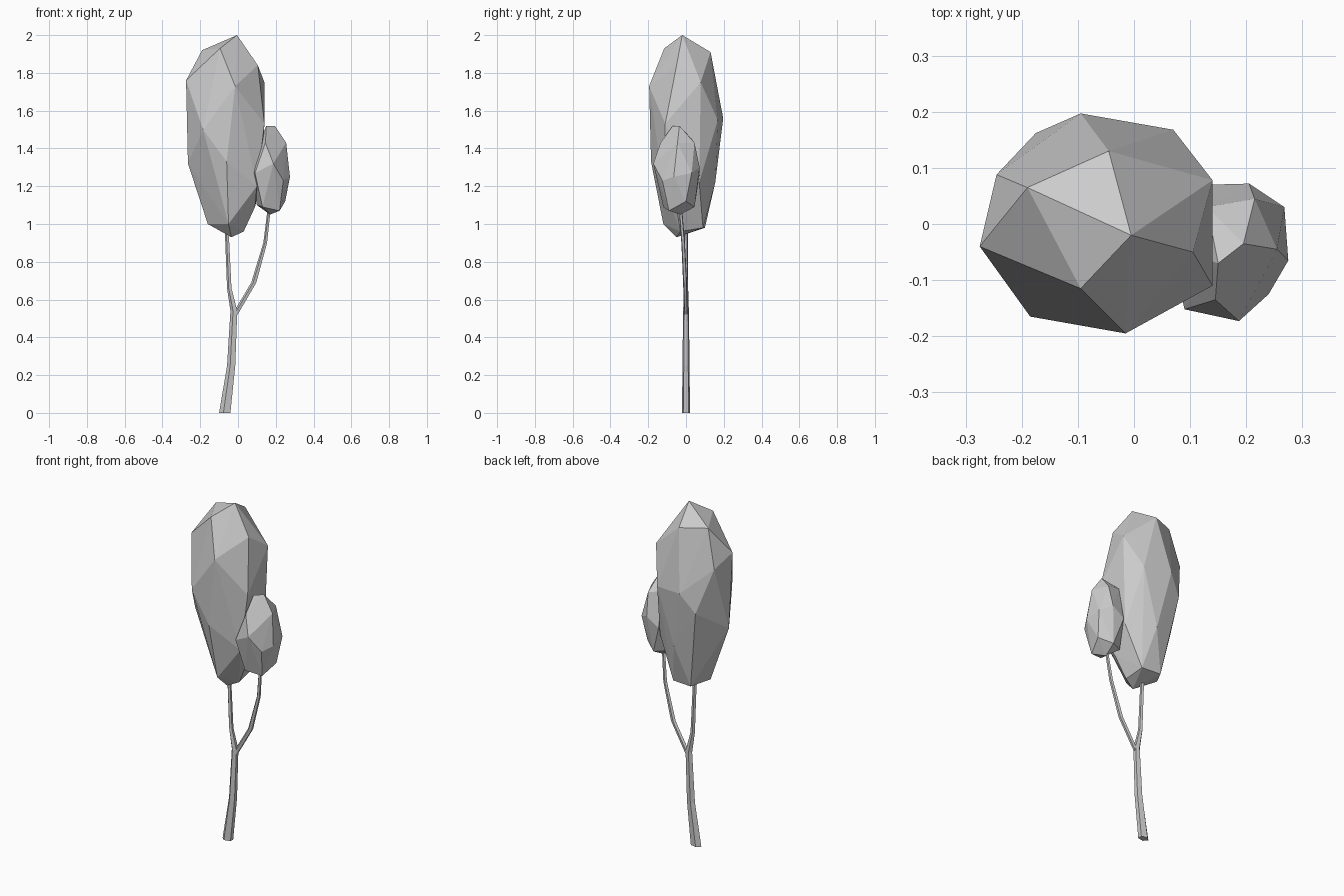
import bpy, bmesh, math
from mathutils import Vector

cube = bpy.data.objects.get("Cube")
if cube:
    bpy.data.objects.remove(cube, do_unlink=True)

grey = bpy.data.materials.new("plain_grey")
grey.use_nodes = True
grey.diffuse_color = (0.6, 0.6, 0.6, 1)
grey.node_tree.nodes["Principled BSDF"].inputs["Base Color"].default_value = (0.6, 0.6, 0.6, 1)


def finish(bm, name):
    bmesh.ops.recalc_face_normals(bm, faces=bm.faces)
    mesh = bpy.data.meshes.new(name)
    bm.to_mesh(mesh)
    bm.free()
    mesh.materials.append(grey)
    obj = bpy.data.objects.new(name, mesh)
    bpy.context.collection.objects.link(obj)
    return obj


def faceted_crown(name, corners):
    """Flat-faced foliage: the hull around a few corner points."""
    bm = bmesh.new()
    for c in corners:
        bm.verts.new(c)
    result = bmesh.ops.convex_hull(bm, input=bm.verts)
    loose = [v for v in result["geom_interior"] if isinstance(v, bmesh.types.BMVert)]
    bmesh.ops.delete(bm, geom=loose, context="VERTS")
    return finish(bm, name)


def limb(name, path, sides=5):
    """Tapered tube along (x, y, z, radius_x, radius_y) stations."""
    bm = bmesh.new()
    rings = []
    for x, y, z, rx, ry in path:
        ring = []
        for i in range(sides):
            a = math.tau * i / sides + math.pi
            ring.append(bm.verts.new((x + rx * math.cos(a), y + ry * math.sin(a), z)))
        rings.append(ring)
    for low, high in zip(rings, rings[1:]):
        for i in range(sides):
            j = (i + 1) % sides
            bm.faces.new((low[i], low[j], high[j], high[i]))
    bm.faces.new(rings[0])
    bm.faces.new(rings[-1])
    return finish(bm, name)


# Trunk and side branch
limb("trunk", [(-.067, 0, 0, .033, .022), (-.034, 0, .25, .024, .02),
               (-.02, 0, .54, .02, .016), (-.045, 0, .66, .013, .012),
               (-.06, 0, 1.0, .011, .01)])
limb("side_branch", [(-.015, 0, .52, .016, .01), (.085, -.005, .69, .015, .011),
                     (.145, -.015, .9, .011, .01), (.167, -.03, 1.09, .009, .009)])

# Tall main crown, listed from the top down
faceted_crown("main_crown", [
    (-.005, -.02, 2), (-.19, .065, 1.92), (-.045, .13, 1.91), (-.095, -.115, 1.93),
    (.105, -.05, 1.84), (-.275, -.04, 1.76), (.14, .078, 1.75), (-.015, -.195, 1.73),
    (-.245, .088, 1.7), (-.095, .197, 1.56), (.07, .168, 1.55), (.14, -.11, 1.53),
    (-.185, -.165, 1.5), (-.175, .162, 1.45), (-.06, -.185, 1.33), (-.265, -.02, 1.32),
    (-.03, .155, 1.22), (.12, .07, 1.22), (.1, -.12, 1.2), (.09, -.05, 1.09),
    (-.16, 0, 1), (-.05, -.12, 1), (-.1, .1, .98), (.02, .09, .98),
    (.03, -.03, .96), (-.035, -.05, .93)])

# Small side crown
faceted_crown("side_crown", [
    (.195, -.035, 1.52), (.15, -.07, 1.52), (.13, .03, 1.45), (.215, .045, 1.43),
    (.255, -.045, 1.43), (.145, -.135, 1.43), (.09, -.05, 1.38), (.187, -.173, 1.32),
    (.205, .072, 1.3), (.268, .03, 1.27), (.09, -.152, 1.27), (.07, -.06, 1.26),
    (.275, -.065, 1.25), (.24, -.125, 1.23), (.13, .07, 1.25), (.25, 0, 1.12),
    (.1, 0, 1.1), (.13, -.12, 1.09), (.18, .045, 1.09), (.22, -.09, 1.07), (.17, -.03, 1.05)])
